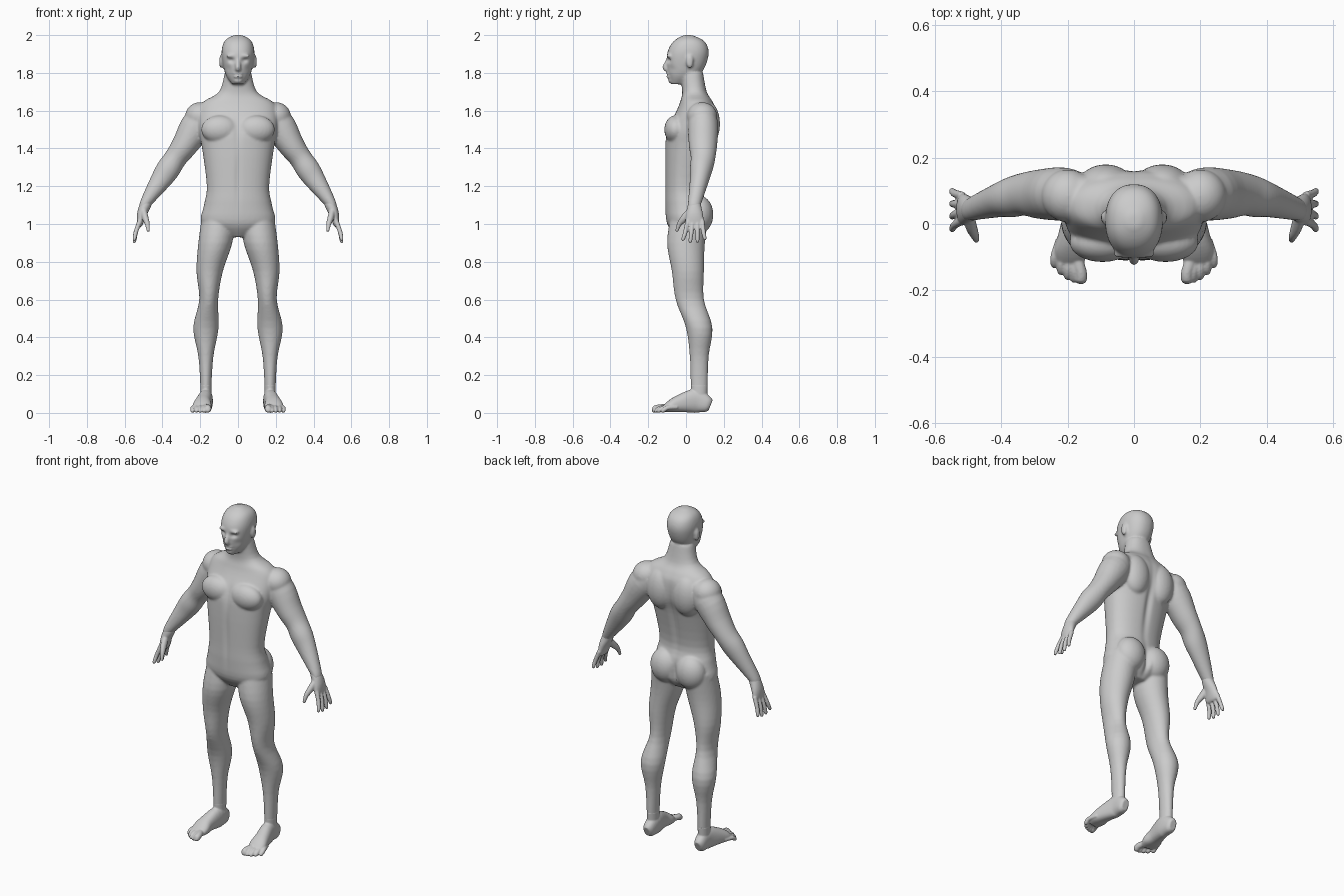
import bpy, bmesh, math
from mathutils import Vector, Matrix

if "Cube" in bpy.data.objects:
    bpy.data.objects.remove(bpy.data.objects["Cube"])

skin = bpy.data.materials.new("plain_grey")
skin.use_nodes = True
grey = (.6, .6, .6, 1)
skin.diffuse_color = grey
skin.node_tree.nodes["Principled BSDF"].inputs["Base Color"].default_value = grey


def smooth_path(rings, steps=4):
    """Curve smoothly through the rings, using the neighbours for tangents."""
    points = [rings[0], *rings, rings[-1]]
    path = []
    for before, start, end, after in zip(points, points[1:], points[2:], points[3:]):
        for i in range(steps):
            t = i / steps
            ease = t * t * (3 - 2 * t)
            leave, arrive = t * (1 - t) ** 2 / 2, t * t * (t - 1) / 2
            path.append([b + (c - b) * ease + (c - a) * leave + (d - b) * arrive
                         for a, b, c, d in zip(before, start, end, after)])
    return path + [list(rings[-1])]


def rounded(value, power):
    return math.copysign(abs(value) ** (2 / power), value)


def tube(bm, rings, side=1, flat=False, power=2, sides=32):
    """Closed loft through rings of (x, y, z, half width, half depth)."""
    rings = smooth_path(list(rings))
    centres = [Vector((x * side, y, z)) for x, y, z, width, depth in rings]
    loops = []
    for i, (centre, ring) in enumerate(zip(centres, rings)):
        ahead = centres[min(i + 1, len(rings) - 1)]
        along = (ahead - centres[max(i - 1, 0)]).normalized()
        if flat:
            along = Vector((0, 0, 1))
        across = (Vector((1, 0, 0)) - along * along.x).normalized()
        deep = along.cross(across)
        angles = [math.tau * k / sides for k in range(sides)]
        loops.append([bm.verts.new(centre + across * ring[3] * rounded(math.cos(a), power)
                                   + deep * ring[4] * rounded(math.sin(a), power)) for a in angles])
    for lower, upper in zip(loops, loops[1:]):
        for k in range(sides):
            bm.faces.new((lower[k - 1], lower[k], upper[k], upper[k - 1]))
    bm.faces.new(loops[0])
    bm.faces.new(loops[-1])


def stack(bm, landmarks):
    """Horizontal loft through landmarks of (height, half width, front, back)."""
    rings = [(0, (front + back) / 2, height, width, (back - front) / 2)
             for height, width, front, back in landmarks.values()]
    tube(bm, rings, flat=True, power=2.25, sides=48)


def ball(bm, centre, radii, side=1):
    x, y, z = centre
    place = Matrix.Translation((x * side, y, z)) @ Matrix.Diagonal((*radii, 1))
    bmesh.ops.create_uvsphere(bm, u_segments=24, v_segments=16, radius=1, matrix=place)


def finish(bm, name, voxel, relax, hollows=()):
    """Fuse the overlapping forms into one skin, relax it, then press in the hollows."""
    bmesh.ops.recalc_face_normals(bm, faces=bm.faces)
    rough = bpy.data.meshes.new(name + "_rough")
    bm.to_mesh(rough)
    bm.free()
    obj = bpy.data.objects.new(name, rough)
    bpy.context.collection.objects.link(obj)
    fuse = obj.modifiers.new("fuse", 'REMESH')
    fuse.mode = 'VOXEL'
    fuse.voxel_size = voxel
    soften = obj.modifiers.new("soften", 'SMOOTH')
    soften.iterations = relax
    depsgraph = bpy.context.evaluated_depsgraph_get()
    mesh = bpy.data.meshes.new_from_object(obj.evaluated_get(depsgraph))
    obj.modifiers.clear()
    obj.data = mesh
    bpy.data.meshes.remove(rough)
    for vert in mesh.vertices:
        push = 0
        for centre, radii, depth in hollows:
            distance = sum(((p - c) / r) ** 2 for p, c, r in zip(vert.co, centre, radii))
            push += depth * math.exp(-distance)
        vert.co.y += push
        vert.co.z = max(vert.co.z, 0)
    mesh.materials.clear()
    mesh.materials.append(skin)
    for face in mesh.polygons:
        face.use_smooth = True


# Torso and neck
body = bmesh.new()
stack(body, {
    "crotch": (.93, .05, -.05, .06),
    "hips": (1, .19, -.1, .12),
    "belly": (1.1, .18, -.11, .11),
    "waist": (1.2, .165, -.11, .09),
    "ribs": (1.4, .19, -.11, .13),
    "chest": (1.5, .21, -.1, .16),
    "shoulders": (1.6, .21, -.05, .16),
    "collar": (1.65, .18, -.03, .14),
    "neck_root": (1.7, .1, -.02, .11),
    "neck": (1.8, .07, -.03, .09),
})

# Head
stack(body, {
    "chin": (1.74, .03, -.08, 0),
    "jaw": (1.78, .06, -.09, .06),
    "cheeks": (1.83, .077, -.1, .1),
    "temples": (1.9, .087, -.1, .12),
    "forehead": (1.95, .08, -.08, .11),
    "crown": (1.98, .06, -.05, .08),
    "top": (2, .02, -.01, .03),
})

# Nose, lips and chin
nose = {"bridge": (0, -.09, 1.88, .01, .01), "tip": (0, -.11, 1.83, .015, .015),
        "base": (0, -.1, 1.815, .015, .01)}
tube(body, nose.values(), sides=16)
for height in (1.78, 1.795):
    ball(body, (0, -.093, height), (.025, .012, .008))
ball(body, (0, -.08, 1.76), (.025, .015, .015))

arm = {
    "root": (.14, .08, 1.6, .05, .06),
    "deltoid": (.21, .09, 1.53, .085, .08),
    "biceps": (.28, .09, 1.42, .07, .075),
    "elbow": (.33, .09, 1.35, .06, .065),
    "forearm": (.37, .08, 1.29, .063, .06),
    "lower_forearm": (.41, .07, 1.23, .055, .05),
    "wrist": (.49, .045, 1.11, .03, .035),
    "end": (.5, .04, 1.08, .02, .03),
}
leg = {
    "root": (.1, .02, 1.05, .09, .1),
    "thigh": (.12, 0, .9, .09, .1),
    "lower_thigh": (.15, .01, .75, .07, .085),
    "knee": (.155, .02, .6, .05, .075),
    "calf": (.17, .07, .45, .067, .07),
    "shin": (.17, .07, .3, .04, .05),
    "ankle": (.17, .07, .15, .03, .045),
    "end": (.17, .07, .05, .03, .04),
}

# Hollows of the breastbone, belly, spine, seat and mouth
hollows = [
    ((0, -.11, 1.5), (.02, .05, .07), .008),
    ((0, -.11, 1.25), (.015, .05, .15), .006),
    ((0, .15, 1.35), (.02, .08, .2), -.012),
    ((0, .12, 1.02), (.015, .08, .06), -.02),
    ((0, -.1, 1.788), (.025, .03, .003), .005),
]

for side in (1, -1):
    tube(body, arm.values(), side)
    tube(body, leg.values(), side, flat=True)
    # Ear, brow and kneecap
    ball(body, (.09, .02, 1.86), (.01, .02, .036), side)
    ball(body, (.034, -.09, 1.89), (.03, .014, .01), side)
    ball(body, (.155, -.015, .59), (.03, .035, .045), side)
    # Chest, shoulder blade, shoulder and seat
    ball(body, (.095, -.055, 1.5), (.1, .06, .075), side)
    ball(body, (.085, .115, 1.53), (.085, .065, .12), side)
    ball(body, (.2, .085, 1.57), (.08, .08, .075), side)
    ball(body, (.085, .07, 1.05), (.09, .075, .1), side)
    # Eye socket and cheek hollow
    hollows.append(((side * .034, -.095, 1.866), (.018, .03, .012), .012))
    hollows.append(((side * .055, -.08, 1.82), (.02, .04, .02), .005))

finish(body, "body", .0065, 7, hollows)

palm = {
    "wrist": (.475, .05, 1.13, .025, .03),
    "heel": (.49, .045, 1.1, .03, .035),
    "middle": (.51, .045, 1.05, .025, .045),
    "knuckles": (.52, .045, 1, .016, .05),
    "end": (.525, .045, .99, .01, .04),
}
thumb = {
    "root": (.5, .025, 1.07, .018, .02),
    "pad": (.49, -.01, 1.03, .017, .02),
    "joint": (.48, -.035, 1, .013, .013),
    "tip": (.475, -.05, .96, .008, .008),
}
sole = {
    "heel": (.17, .13, .04, .02, .03),
    "heel_pad": (.17, .11, .047, .032, .045),
    "instep": (.17, .05, .063, .037, .063),
    "arch": (.185, -.03, .05, .042, .047),
    "ball": (.19, -.08, .035, .05, .033),
    "toe_root": (.195, -.12, .02, .04, .015),
}

for side, word in ((1, "left"), (-1, "right")):
    hand = bmesh.new()
    tube(hand, palm.values(), side)
    tube(hand, thumb.values(), side, sides=16)
    # Four fingers fanning out from the knuckles, the middle ones longest
    for i in range(4):
        root, tip = .01 + i * .025, -.015 + i * .038
        low = .9 + .006 * (i - 1.4) ** 2
        tube(hand, [(.518, root, 1.02, .013, .013), (.54, (root + tip) / 2, .96, .012, .012),
                    (.548, tip, low + .01, .01, .01), (.547, tip, low, .006, .006)], side, sides=12)
    finish(hand, word + "_hand", .004, 4)

    foot = bmesh.new()
    tube(foot, sole.values(), side, power=2.3)
    tube(foot, [leg["ankle"], leg["end"]], side, flat=True)
    # Five toes, each set further back than the last
    for i in range(5):
        x, end = .16 + i * .02, -.18 + i * i * .003
        r = .012 if i else .018
        tube(foot, [(x * .6 + .08, end + .085, .03, r, r), (x, end + .035, .027, r, r),
                    (x, end + .01, r, r, r), (x, end, r, r / 2, r / 2)], side, sides=12)
    finish(foot, word + "_foot", .004, 4)
